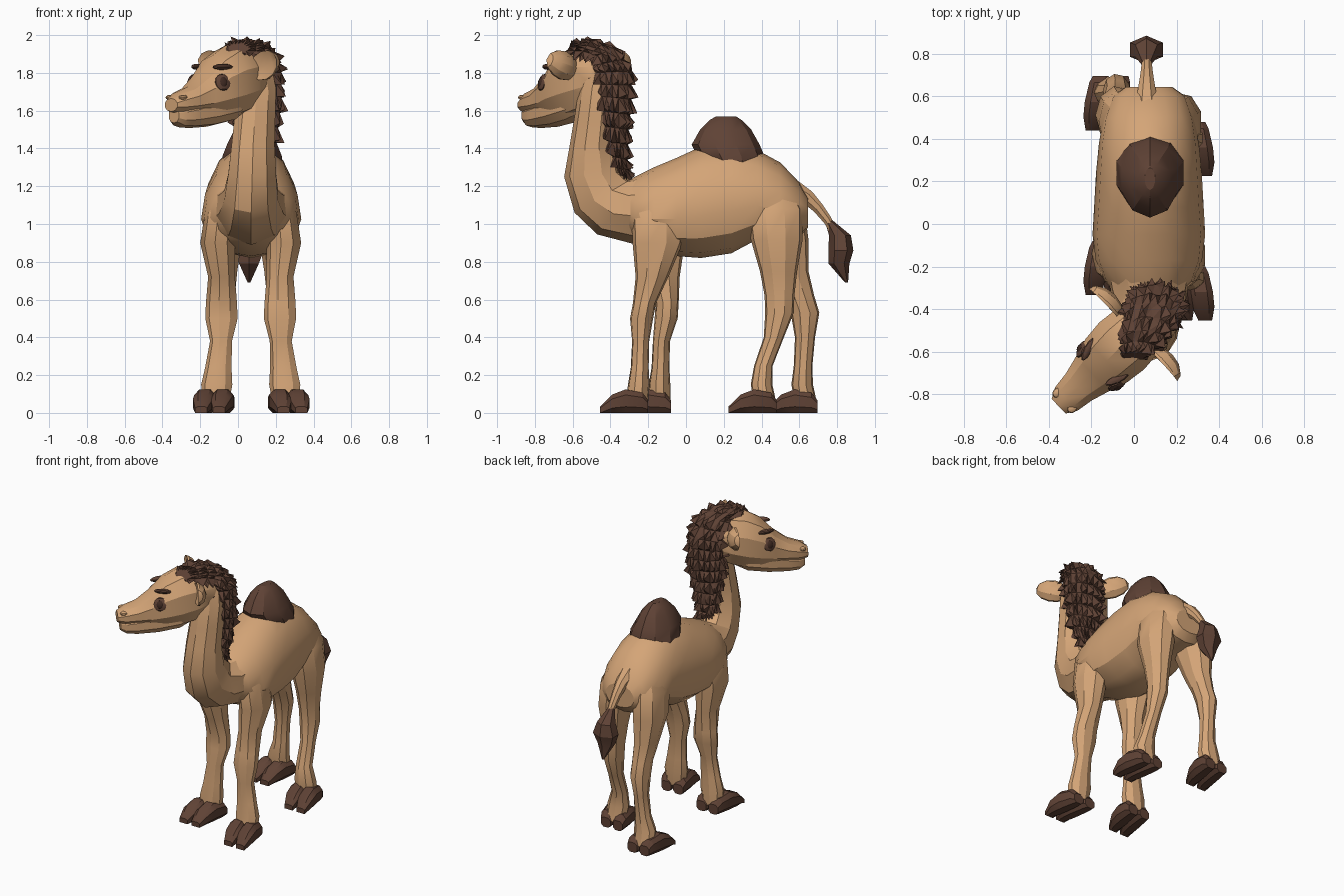
import bpy, bmesh, math, random
from mathutils import Vector as V

if "Cube" in bpy.data.objects:
    bpy.data.objects.remove(bpy.data.objects["Cube"])

random.seed(4)
CX = 0.07  # body centre line


def material(name, rgb):
    m = bpy.data.materials.new(name)
    m.diffuse_color = (*rgb, 1)
    m.use_nodes = True
    m.node_tree.nodes["Principled BSDF"].inputs["Base Color"].default_value = m.diffuse_color
    return m


TAN = material("tan fur", (0.66, 0.375, 0.185))
BROWN = material("dark brown hair", (0.115, 0.055, 0.036))
PUPIL = material("eye dark", (0.05, 0.023, 0.016))


def finish(name, bm, mat, smooth=28):
    bmesh.ops.recalc_face_normals(bm, faces=bm.faces)
    me = bpy.data.meshes.new(name)
    bm.to_mesh(me)
    bm.free()
    ob = bpy.data.objects.new(name, me)
    bpy.context.collection.objects.link(ob)
    me.materials.append(mat)
    if smooth:
        bpy.ops.object.select_all(action='DESELECT')
        ob.select_set(True)
        bpy.context.view_layer.objects.active = ob
        bpy.ops.object.shade_smooth_by_angle(angle=math.radians(smooth))
    return ob


def loft_bm(rings, n=12, power=1.0):
    """Skin of cross-sections given as (centre, half axis, half axis)."""
    bm = bmesh.new()
    loops = []
    for c, u, v in rings:
        row = []
        for i in range(n):
            a = 2 * math.pi * (i + 0.5) / n
            ca, sa = math.cos(a), math.sin(a)
            p = c + u * math.copysign(abs(ca) ** power, ca) + v * math.copysign(abs(sa) ** power, sa)
            row.append(bm.verts.new(p))
        loops.append(row)
    for a, b in zip(loops, loops[1:]):
        for i in range(n):
            bm.faces.new((a[i], a[(i + 1) % n], b[(i + 1) % n], b[i]))
    bm.faces.new(loops[0])
    bm.faces.new(loops[-1])
    bmesh.ops.recalc_face_normals(bm, faces=bm.faces)
    return bm


def loft(name, rings, mat, n=12, power=1.0, smooth=28):
    return finish(name, loft_bm(rings, n, power), mat, smooth)


def slanted(rows):
    """Rings from (front y, front z, back y, back z, half width, centre x)."""
    return [(V((x, (fy + by) / 2, (fz + bz) / 2)), V((w, 0, 0)),
             V((0, (by - fy) / 2, (bz - fz) / 2))) for fy, fz, by, bz, w, x in rows]


# Torso, tapering towards the spine
torso = [(-.36, 1.0, 1.2, .12), (-.27, .905, 1.25, .21), (-.17, .86, 1.30, .25), (-.05, .83, 1.35, .265),
         (.08, .82, 1.41, .26), (.24, .845, 1.44, .255), (.38, .92, 1.39, .245),
         (.50, .92, 1.325, .22), (.60, .93, 1.22, .175), (.645, .98, 1.14, .11)]
bm = loft_bm([(V((CX, y, (a + b) / 2)), V((w, 0, 0)), V((0, 0, (b - a) / 2)))
              for y, a, b, w in torso], 14, .93)
for v in bm.verts:
    v.co.x = CX + (v.co.x - CX) * (1.1 - .6 * max(0, v.co.z - .9))
finish("torso", bm, TAN)

# Hump cap
hump = [(1.30, .11, .41, .165), (1.36, .06, .415, .165), (1.42, .03, .39, .14), (1.50, .075, .345, .098),
        (1.55, .125, .295, .055), (1.57, .16, .265, .025)]
loft("hump", [(V((CX + .005, (a + b) / 2, z)), V((w, 0, 0)), V((0, (b - a) / 2, 0)))
              for z, a, b, w in hump], BROWN, 10)

# Neck
neck = [(-.26, .89, -.08, 1.31, .21, .07), (-.47, .945, -.22, 1.26, .18, .07),
        (-.59, 1.06, -.285, 1.24, .15, .07), (-.645, 1.25, -.34, 1.275, .133, .075),
        (-.615, 1.42, -.38, 1.41, .12, .08), (-.59, 1.57, -.37, 1.58, .113, .09),
        (-.57, 1.70, -.36, 1.75, .112, .095), (-.52, 1.86, -.37, 1.87, .095, .08)]
loft("neck", slanted(neck), TAN, 10)

# Mane: a swept pad whose faces are poked into tufts
mane = [(-.35, 1.24, -.30, 1.235, .025, .08), (-.405, 1.36, -.31, 1.34, .08, .085),
        (-.45, 1.52, -.305, 1.50, .115, .10), (-.485, 1.68, -.29, 1.66, .13, .105),
        (-.50, 1.80, -.285, 1.81, .135, .10), (-.52, 1.87, -.37, 1.935, .125, .075),
        (-.57, 1.88, -.50, 1.98, .11, .035), (-.64, 1.90, -.605, 1.955, .055, 0)]
bm = loft_bm(slanted(mane), 10)
bmesh.ops.subdivide_edges(bm, edges=bm.edges[:], cuts=1, use_grid_fill=True)
tips = bmesh.ops.poke(bm, faces=bm.faces[:], offset=.03)["verts"]
for v in tips:
    v.co += V([random.uniform(-.02, .02), random.uniform(-.014, .014), random.uniform(-.035, .002)])
finish("mane", bm, BROWN, 0)

# Head, turned towards -x: s runs along the muzzle, t runs sideways
D, P, UP = V((-.72, -.69, 0)).normalized(), V((.69, -.72, 0)).normalized(), V((0, 0, 1))


def at(s, t, z):
    return V((.05, -.47, z)) + D * s + P * t


def head_rings(rows):
    return [(at(s, 0, (a + b) / 2), P * w, UP * ((b - a) / 2)) for s, a, b, w in rows]


head = [(-.12, 1.74, 1.86, .06), (-.06, 1.64, 1.93, .115), (.05, 1.58, 1.96, .15),
        (.15, 1.55, 1.95, .16), (.25, 1.545, 1.895, .148), (.34, 1.56, 1.80, .118),
        (.43, 1.575, 1.73, .092), (.51, 1.58, 1.70, .08), (.56, 1.595, 1.665, .05)]
loft("head", head_rings(head), TAN, 10, .95)
jaw = [(.08, 1.58, 1.72, .09), (.16, 1.54, 1.72, .12), (.30, 1.515, 1.69, .105),
       (.43, 1.508, 1.65, .083), (.50, 1.512, 1.63, .067), (.54, 1.535, 1.615, .04)]
loft("lower_jaw", head_rings(jaw), TAN, 10, .85)


def blob(name, c, axes, mat, dish=False):
    """Ellipsoid on three axes; dish pushes its front half in like a bowl."""
    bm = bmesh.new()
    bmesh.ops.create_uvsphere(bm, u_segments=10, v_segments=6, radius=1)
    for v in bm.verts:
        x, y, z = v.co
        if dish and y > .05:
            y *= -.3
        v.co = c + axes[0] * x + axes[1] * y + axes[2] * z
    finish(name, bm, mat)


for side, label in ((1, "right"), (-1, "left")):
    # Ears, eyes, brows and nostrils
    out = (P * side + UP * .3).normalized()
    lift = (UP - P * side * .3).normalized()
    blob("ear_" + label, at(.075, side * .195, 1.84), (lift * .08, D * .07, out * .11), TAN, True)
    fwd = (D - P * side * .35).normalized()
    nrm = (P * side + D * .35 + UP * .3).normalized()
    lid = nrm.cross(fwd).normalized()
    blob("eye_" + label, at(.295, side * .119, 1.75), (fwd * .045, nrm * .016, lid * .046), BROWN)
    blob("pupil_" + label, at(.297, side * .124, 1.751), (fwd * .025, nrm * .017, lid * .03), PUPIL)
    blob("brow_" + label, at(.275, side * .098, 1.832), (fwd * .06, nrm * .02, lid * .016), BROWN)
    blob("nostril_" + label, at(.52, side * .05, 1.67), (D * .026, P * .022, UP * .014), TAN)

# Legs: (z, distance from centre line, half width, half depth)
FRONT = [(.05, .185, .072, .06), (.15, .18, .085, .058), (.24, .172, .072, .048), (.38, .158, .06, .046),
         (.50, .155, .088, .062), (.58, .155, .085, .062), (.72, .155, .073, .088),
         (.90, .175, .095, .135), (1.06, .16, .085, .14), (1.19, .13, .05, .08)]
HIND = [(.05, .185, .07, .06), (.15, .18, .078, .058), (.25, .165, .056, .05), (.40, .158, .05, .054),
        (.53, .152, .064, .077), (.62, .147, .064, .08), (.75, .147, .078, .10),
        (.92, .147, .105, .14), (1.08, .135, .10, .15), (1.20, .10, .07, .10)]
# Toe profile, back to front: (offset, height, half width)
TOE = [(.06, .07, .04), (.03, .11, .052), (-.06, .128, .06), (-.13, .10, .056), (-.195, .035, .034)]


def leg(name, side, shape, ys):
    rings = [(V((CX + side * dx, y, z)), V((hx, 0, 0)), V((0, hy, 0)))
             for (z, dx, hx, hy), y in zip(shape, ys)]
    loft(name, rings, TAN, 9)
    x0 = CX + side * shape[0][1]
    for k in (-1, 1):  # toes splay outward, flat sole on the ground
        toe = [(V((x0 + side * (.004 - o * .15) + k * .047, ys[0] + o, h / 2)), V((w, 0, 0)), V((0, 0, h / 2)))
               for o, h, w in TOE]
        ob = loft(name + ("_outer_toe" if k == side else "_inner_toe"), toe, BROWN, 8, .75)
        for v in ob.data.vertices:
            if v.co.z < .015:
                v.co.z = 0


leg("front_leg_right", 1, FRONT, (-.26, -.25, -.245, -.24, -.235, -.22, -.18, -.15, -.15, -.15))
leg("front_leg_left", -1, FRONT, (-.14, -.14, -.135, -.13, -.105, -.10, -.12, -.14, -.15, -.15))
leg("hind_leg_right", 1, HIND, (.42, .40, .41, .465, .495, .495, .49, .48, .47, .46))
leg("hind_leg_left", -1, HIND, (.635, .615, .62, .63, .63, .60, .55, .51, .48, .46))

# Tail and its tuft
tail = [(.54, 1.20, .06), (.64, 1.145, .042), (.70, 1.085, .032), (.75, 1.02, .026), (.79, .94, .02)]
loft("tail", [(V((.06, y, z)), V((r, 0, 0)), V((0, .7, .7)) * r) for y, z, r in tail], TAN, 8)
tuft = [(.755, 1.02, .022, .02), (.815, .94, .06, .058), (.82, .86, .09, .066),
        (.81, .79, .06, .055), (.85, .69, .008, .008)]
loft("tail_tuft", [(V((.058, y, z)), V((hx, 0, 0)), V((0, hy, 0))) for y, z, hx, hy in tuft], BROWN, 6)
